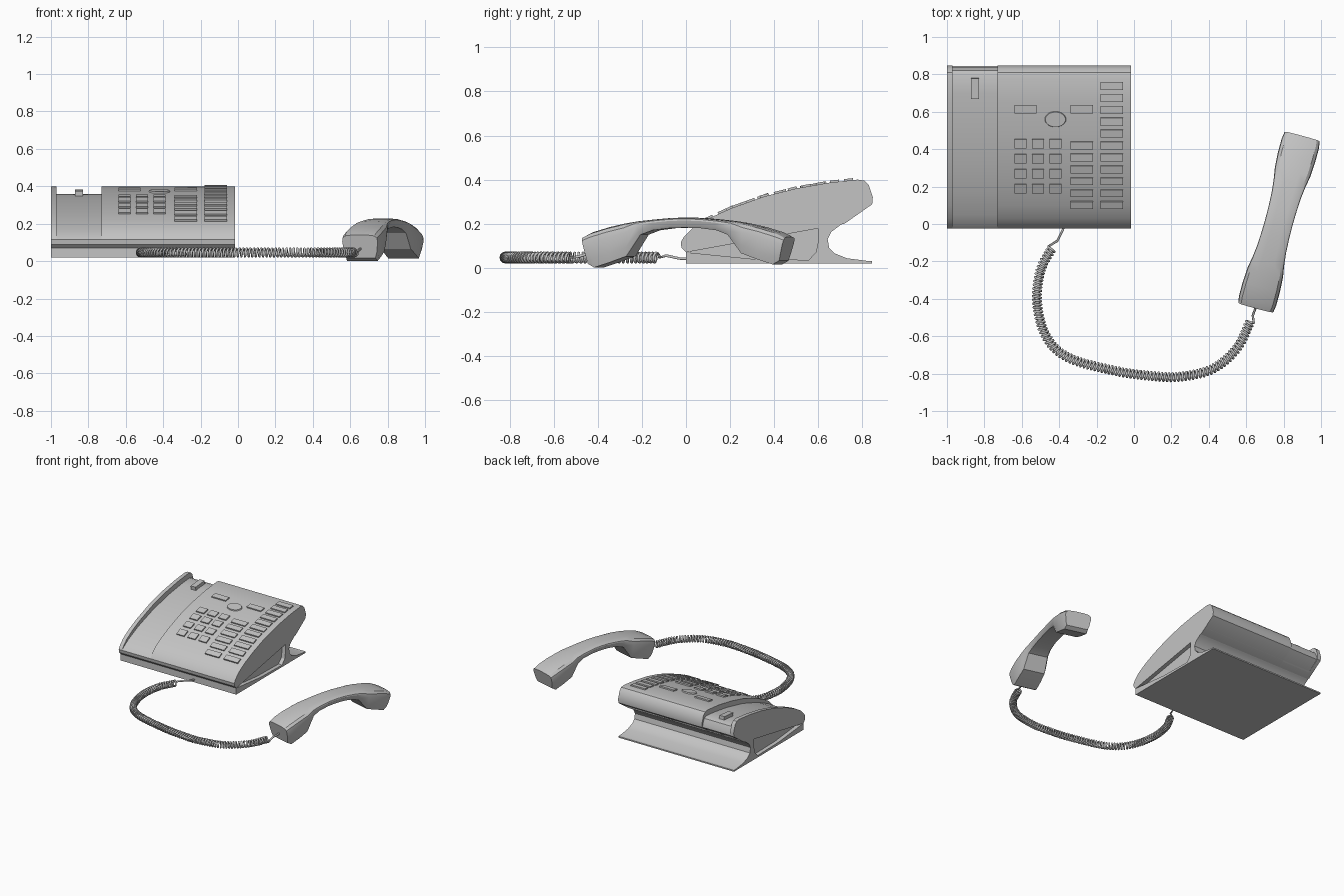
import bpy, bmesh, math
from mathutils import Vector, Matrix

if "Cube" in bpy.data.objects:
    bpy.data.objects.remove(bpy.data.objects["Cube"], do_unlink=True)

grey = bpy.data.materials.new("plain_grey")
grey.use_nodes = True
COLOUR = (0.55, 0.55, 0.55, 1)
grey.diffuse_color = COLOUR
grey.node_tree.nodes["Principled BSDF"].inputs["Base Color"].default_value = COLOUR


def finish(name, bm, angle=30):
    bmesh.ops.recalc_face_normals(bm, faces=bm.faces[:])
    mesh = bpy.data.meshes.new(name)
    bm.to_mesh(mesh)
    bm.free()
    mesh.materials.append(grey)
    obj = bpy.data.objects.new(name, mesh)
    bpy.context.collection.objects.link(obj)
    bpy.ops.object.select_all(action="DESELECT")
    obj.select_set(True)
    bpy.context.view_layer.objects.active = obj
    bpy.ops.object.shade_smooth_by_angle(angle=math.radians(angle))
    return obj


def loft(name, rings, angle=30):
    """Skin matching closed rings and cap both ends."""
    bm = bmesh.new()
    loops = [[bm.verts.new(p) for p in ring] for ring in rings]
    for a, b in zip(loops, loops[1:]):
        for i in range(len(a)):
            j = (i + 1) % len(a)
            bm.faces.new((a[i], a[j], b[j], b[i]))
    bm.faces.new(loops[0])
    bm.faces.new(loops[-1])
    return finish(name, bm, angle)


def prism(name, profile, x0, x1):
    return loft(name, [[(x, y, z) for y, z in profile] for x in (x0, x1)])


# Housing: full-height main panel and outer rib, with a lowered cradle between
LEFT, RIGHT = -1.0, -0.015
CRADLE_A, CRADLE_B = -0.97, -0.73
underside = [(0.72, 0.2), (0, 0.07), (-0.02, 0.09)]
panel = [(-0.024, 0.115), (-0.01, 0.14), (0.03, 0.18), (0.1, 0.222), (0.2, 0.268),
         (0.35, 0.322), (0.5, 0.36), (0.65, 0.386), (0.78, 0.4), (0.81, 0.395),
         (0.83, 0.375), (0.848, 0.32), (0.845, 0.288)]
floor = [(-0.024, 0.115), (-0.005, 0.135), (0.05, 0.17), (0.17, 0.225), (0.35, 0.285),
         (0.55, 0.33), (0.7, 0.352), (0.79, 0.36), (0.82, 0.35), (0.838, 0.31),
         (0.84, 0.288)]
prism("main_housing", panel + underside, CRADLE_B, RIGHT)
prism("outer_rib", panel + underside, LEFT, CRADLE_A)
prism("handset_cradle", floor + underside, CRADLE_A, CRADLE_B)

# Stand: base plate, curved neck and a recessed wedge between them
prism("base_plate", [(0, 0.02), (0.845, 0.02), (0.845, 0.03), (0.3, 0.04), (0, 0.07)],
      LEFT, RIGHT)
prism("stand_neck", [(0.76, 0.228), (0.7, 0.193), (0.66, 0.163), (0.643, 0.13),
                     (0.65, 0.09), (0.675, 0.065), (0.73, 0.043), (0.845, 0.028),
                     (0.55, 0.028), (0.59, 0.07), (0.6, 0.12), (0.6, 0.185)],
      LEFT, RIGHT)
prism("stand_core", [(0.02, 0.035), (0.62, 0.03), (0.62, 0.185), (0.02, 0.075)],
      LEFT + 0.03, RIGHT - 0.03)


# Keys sit on the sloping panel
def surface(y, line):
    for (ya, za), (yb, zb) in zip(line, line[1:]):
        if ya <= y <= yb:
            return za + (zb - za) * (y - ya) / (yb - ya), math.atan2(zb - za, yb - ya)


def seat(x, y, line=panel):
    z, tilt = surface(y, line)
    return Matrix.Translation((x, y, z)) @ Matrix.Rotation(tilt, 4, "X")


def add_key(bm, x, y, width, depth, height=0.018, line=panel):
    size = Matrix.Diagonal((width, depth, height, 1))
    bmesh.ops.create_cube(bm, size=1, matrix=seat(x, y, line) @ size)


bm = bmesh.new()
for col in range(3):
    for row in range(4):
        add_key(bm, -0.607 + col * 0.094, 0.19 + row * 0.08, 0.065, 0.052)
finish("number_keys", bm)

bm = bmesh.new()
for x, rows in ((-0.28, 6), (-0.12, 11)):
    for row in range(rows):
        add_key(bm, x, 0.103 + row * 0.0635, 0.12, 0.042)
finish("function_keys", bm)

bm = bmesh.new()
for x in (-0.58, -0.28):
    add_key(bm, x, 0.615, 0.12, 0.045)
finish("upper_keys", bm)

bm = bmesh.new()
bmesh.ops.create_cone(bm, cap_ends=True, segments=24, radius1=1, radius2=0.9, depth=1,
                      matrix=seat(-0.42, 0.56) @ Matrix.Diagonal((0.06, 0.045, 0.016, 1)))
finish("oval_key", bm)

bm = bmesh.new()
add_key(bm, -0.85, 0.725, 0.042, 0.11, 0.05, floor)
finish("hook_switch", bm)

# Handset: stations of top u, top z, bottom u, bottom z and half width, mirrored
half = [(0.478, 0.14, 0.45, 0.018, 0.098), (0.44, 0.16, 0.42, 0.001, 0.103),
        (0.36, 0.184, 0.345, 0.025, 0.103), (0.28, 0.202, 0.27, 0.052, 0.098),
        (0.225, 0.211, 0.205, 0.15, 0.088), (0.15, 0.219, 0.15, 0.17, 0.08),
        (0.07, 0.226, 0.07, 0.18, 0.076)]
stations = [(-a, b, -c, d, w) for a, b, c, d, w in half]
stations += [(0, 0.228, 0, 0.182, 0.075)]
stations += [(a, b, c, d + 0.014 * (d < 0.1), w) for a, b, c, d, w in reversed(half)]


def section(ut, zt, ub, zb, w):
    # Fractions of half width and of height, for one side of the section
    side = [(0.82, 0), (0.92, 0.25), (1, 0.7), (0.97, 0.86), (0.82, 0.96), (0.4, 1)]
    outline = side + [(-s, t) for s, t in reversed(side)]
    return [(s * w, ub + (ut - ub) * t, zb + (zt - zb) * t) for s, t in outline]


handset = loft("handset", [section(*s) for s in stations], 28)
handset.location = (0.775, 0.01, 0)
handset.rotation_euler.z = math.radians(-15.2)

# Coiled cord: a helix around a smooth path, with a straight lead at each end
path = [Vector(p) for p in (
    (-0.44, -0.13), (-0.5, -0.25), (-0.518, -0.42), (-0.47, -0.6), (-0.35, -0.715),
    (-0.1, -0.785), (0.1, -0.813), (0.25, -0.816), (0.42, -0.775), (0.55, -0.665),
    (0.622, -0.52))]
ends = [2 * path[0] - path[1]] + path + [2 * path[-1] - path[-2]]
dense = []
for p0, p1, p2, p3 in zip(ends, ends[1:], ends[2:], ends[3:]):
    for k in range(30):
        t = k / 30
        dense.append(0.5 * (2 * p1 + (p2 - p0) * t + (2 * p0 - 5 * p1 + 4 * p2 - p3) * t ** 2
                            + (3 * p1 - p0 - 3 * p2 + p3) * t ** 3))
dense.append(path[-1])

total = sum((b - a).length for a, b in zip(dense, dense[1:]))
TURNS, STEPS, RADIUS, WIRE = 92, 12, 0.021, 0.0065
points = [Vector((-0.37, 0.02, 0.04)), Vector((-0.38, -0.03, 0.042)),
          Vector((-0.41, -0.09, 0.055))]
seg, passed = 0, 0.0
for i in range(TURNS * STEPS + 1):
    want = total * i / (TURNS * STEPS)
    step = dense[seg + 1] - dense[seg]
    while want > passed + step.length and seg < len(dense) - 2:
        passed += step.length
        seg += 1
        step = dense[seg + 1] - dense[seg]
    centre = dense[seg] + step.normalized() * (want - passed)
    side = Vector((step.y, -step.x)).normalized()
    turn = 2 * math.pi * i / STEPS
    flat = centre + side * RADIUS * math.cos(turn)
    points.append(Vector((flat.x, flat.y, 0.046 + RADIUS * math.sin(turn))))
points += [Vector((0.635, -0.49, 0.05)), Vector((0.66, -0.42, 0.07))]

curve = bpy.data.curves.new("coiled_cord", "CURVE")
curve.dimensions = "3D"
curve.bevel_depth = WIRE
curve.bevel_resolution = 1
curve.use_fill_caps = True
spline = curve.splines.new("POLY")
spline.points.add(len(points) - 1)
for target, p in zip(spline.points, points):
    target.co = (*p, 1)
curve.materials.append(grey)
cord = bpy.data.objects.new("coiled_cord", curve)
bpy.context.collection.objects.link(cord)
bpy.ops.object.select_all(action="DESELECT")
cord.select_set(True)
bpy.context.view_layer.objects.active = cord
bpy.ops.object.convert(target="MESH")
bpy.ops.object.shade_smooth_by_angle(angle=math.radians(60))
